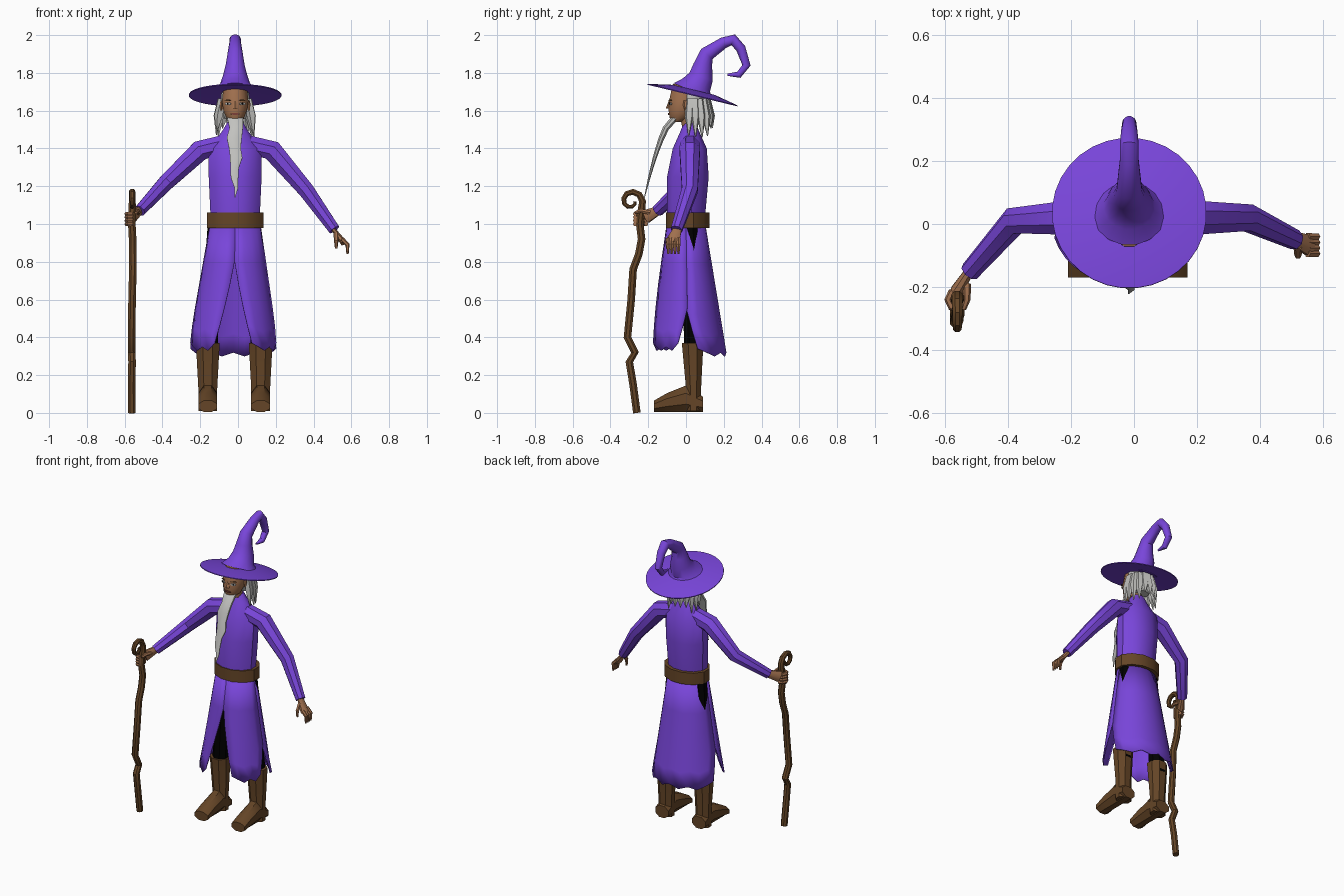
import bpy, bmesh, math, random
from mathutils import Vector

random.seed(4)
cube = bpy.data.objects.get("Cube")
if cube:
    bpy.data.objects.remove(cube, do_unlink=True)

X, Y, Z = Vector((1, 0, 0)), Vector((0, 1, 0)), Vector((0, 0, 1))
MID = -.015  # body centre line
SIDES = (("left", 1), ("right", -1))


def material(name, *colour):
    mat = bpy.data.materials.new(name)
    mat.use_nodes = True
    mat.diffuse_color = (*colour, 1)
    bsdf = next(node for node in mat.node_tree.nodes if node.type == "BSDF_PRINCIPLED")
    bsdf.inputs["Base Color"].default_value = (*colour, 1)
    return mat


purple = material("purple cloth", .19, .06, .7)
brown = material("brown leather and wood", .13, .06, .02)
skin = material("skin", .37, .17, .08)
grey = material("grey hair", .54, .54, .52)
black = material("black cloth", 0, 0, 0)
lip = material("lip red", .2, .05, .04)


def oval(centre, normal, rx, ry, ref=X, sides=8):
    """Ring of points round a centre, with flat sides along its axes."""
    normal = Vector(normal).normalized()
    across = (ref - normal * ref.dot(normal)).normalized()
    along = normal.cross(across)
    step = math.tau / sides
    grow = 1 / math.cos(step / 2)
    ring = []
    for i in range(sides):
        angle = (i + .5) * step
        offset = across * rx * math.cos(angle) + along * ry * math.sin(angle)
        ring.append(Vector(centre) + offset * grow)
    return ring


def loft(name, rings, mat, closed=True):
    """Skin a list of point rows; closed rows also get end caps."""
    bm = bmesh.new()
    rows = [[bm.verts.new(point) for point in ring] for ring in rings]
    count = len(rows[0])
    for a, b in zip(rows, rows[1:]):
        for i in range(count if closed else count - 1):
            j = (i + 1) % count
            bm.faces.new((a[i], a[j], b[j], b[i]))
    if closed:
        bm.faces.new(rows[0])
        bm.faces.new(rows[-1])
    bmesh.ops.recalc_face_normals(bm, faces=bm.faces)
    mesh = bpy.data.meshes.new(name)
    bm.to_mesh(mesh)
    bm.free()
    mesh.materials.append(mat)
    obj = bpy.data.objects.new(name, mesh)
    bpy.context.collection.objects.link(obj)
    bpy.ops.object.select_all(action="DESELECT")
    obj.select_set(True)
    bpy.context.view_layer.objects.active = obj
    bpy.ops.object.shade_smooth_by_angle(angle=math.radians(36))
    return obj


def tube(name, points, mat, ref=X, sides=8, flat=1):
    """Round limb through (x, y, z, radius) points."""
    centres = [Vector(point[:3]) for point in points]
    last = len(points) - 1
    rings = []
    for i, (centre, point) in enumerate(zip(centres, points)):
        ahead = centres[min(i + 1, last)] - centres[max(i - 1, 0)]
        rings.append(oval(centre, ahead, point[3], point[3] * flat, ref, sides))
    loft(name, rings, mat)


def stack(name, rows, mat, x=MID, sides=12):
    """Upright body from (y, z, half width, half depth) rows."""
    loft(name, [oval((x, y, z), Z, width, depth, X, sides)
                for y, z, width, depth in rows], mat)


def plate(name, x, y, z, width, height, mat, yaw=0):
    """Thin oval painted detail on the face."""
    normal = Vector((math.sin(yaw), -math.cos(yaw), 0))
    centre = Vector((MID + x, y, z))
    loft(name, [oval(centre + normal * depth, normal, width, height)
                for depth in (0, .006)], mat)


# Robe body and belt
stack("robe_top", [(0, 1.03, .13, .1), (.01, 1.25, .14, .11), (.02, 1.4, .14, .09),
                   (.02, 1.49, .07, .05), (.02, 1.54, .04, .03)], purple)
stack("belt", [(.01, z, .15, .115) for z in (.98, 1.06)], brown)


# Skirt panels, split at the front and at both sides
def skirt_panel(name, start, end, start_slit, end_slit, hem):
    def opening(slit, t):
        top, width = slit
        return width * max(0, t - top) / (1 - top)

    columns = round((end - start) / 18)
    rows = []
    for t in (0, .3, .5, .7, .85, 1):
        first = start + opening(start_slit, t)
        final = end - opening(end_slit, t)
        row = []
        for i in range(columns + 1):
            angle = math.radians(first + (final - first) * i / columns)
            ragged = .04 if i in (0, columns) else .02 * (i % 2)
            row.append((MID - t * .01 + (.136 + t * .1) * math.cos(angle),
                        t * .01 + (.104 + t * .1) * math.sin(angle),
                        .99 + t * (hem + ragged - .99)))
        rows.append(row)
    panel = loft(name, rows, purple, closed=False)
    panel.modifiers.new("cloth", "SOLIDIFY").thickness = .006


front_slit, side_slit = (.3, 25), (.7, 15)
skirt_panel("skirt_front_left", -90, 0, front_slit, side_slit, .33)
skirt_panel("skirt_back", 0, 180, side_slit, side_slit, .3)
skirt_panel("skirt_front_right", 180, 270, side_slit, front_slit, .33)

# Legs and boots
for side, sign in SIDES:
    x = -.02 + .14 * sign
    tube("trouser_" + side, [(x, .04, .3, .05), (x - .04 * sign, .02, 1, .04)], black)
    stack("boot_shaft_" + side, [(.04, .01, .05, .04), (.04, .13, .05, .04),
                                 (.035, .37, .063, .057)], brown, x, 8)
    foot = ((.09, .04), (0, .07), (-.1, .05), (-.17, .03))
    loft("boot_foot_" + side, [oval((x, y, height + .005), -Y, .05, height)
                               for y, height in foot], brown)

# Sleeves
tube("sleeve_right", [(-.08, .02, 1.42, .05), (-.2, .02, 1.39, .054),
                      (-.38, .01, 1.22, .042), (-.52, -.15, 1.07, .03)], purple, Y)
tube("sleeve_left", [(.05, .02, 1.42, .05), (.18, .02, 1.39, .054),
                     (.36, .02, 1.18, .042), (.51, -.05, .97, .03)], purple, Y)

# Open left hand
tube("palm_left", [(.49, -.04, .99, .02), (.56, -.07, .9, .034)], skin, Y, flat=.5)
for i in range(4):
    y = -.04 - i * .018
    tube("finger_left", [(.55, y, .92, .011), (.58, y, .89, .01), (.58, y, .84, .005)],
         skin, Y, 6)
tube("thumb_left", [(.52, -.07, .95, .013), (.52, -.1, .91, .01), (.52, -.1, .87, .006)],
     skin, Y, 6)

# Right hand wrapped round the staff
tube("palm_right", [(-.51, -.13, 1.08, .02), (-.56, -.21, 1.04, .035)], skin, Z, flat=.6)
for i in range(4):
    curl = [math.radians(angle) for angle in range(80, 290, 50)]
    tube("finger_right", [(-.56 + .03 * math.cos(a), -.24 + .03 * math.sin(a),
                           1 + i * .018, .01) for a in curl], skin, Z, 6)
tube("thumb_right", [(-.53, -.19, 1.06, .012), (-.53, -.24, 1.07, .01),
                     (-.54, -.27, 1.06, .007)], skin, Z, 6)

# Gnarled staff ending in a spiral crook
staff = [(-.56 + random.uniform(-.004, .004), y, z, .02) for y, z in (
    (-.26, 0), (-.28, .15), (-.3, .27), (-.27, .32), (-.31, .4), (-.29, .6),
    (-.28, .76), (-.25, .84), (-.235, .92), (-.245, 1), (-.235, 1.08))]
for i in range(10):
    t = i / 9
    reach = .06 - t * .04
    staff.append((-.56, -.29 + reach * math.cos(t * math.tau),
                  1.12 + reach * math.sin(t * math.tau), .018 - t * .01))
tube("staff", staff, brown)

# Head and face
stack("neck", [(.015, 1.48, .036, .03), (0, 1.6, .036, .036)], skin)
stack("head", [(-.05, 1.54, .026, .026), (-.036, 1.56, .046, .05), (-.02, 1.6, .062, .072),
               (-.01, 1.65, .07, .08), (0, 1.74, .06, .07)], skin)
tube("nose", [(MID, -.085, 1.65, .006), (MID, -.09, 1.61, .015)], skin, X, 6)
plate("mouth", 0, -.089, 1.583, .024, .005, lip)
for side, sign in SIDES:
    x, turn = .037 * sign, .45 * sign
    plate("eye_" + side, x, -.081, 1.637, .016, .007, grey, turn)
    plate("pupil_" + side, x, -.083, 1.637, .005, .005, black, turn)
    plate("eyebrow_" + side, x, -.081, 1.655, .018, .003, brown, turn)
    stack("ear_" + side, [(0, 1.6, .005, .006), (0, 1.63, .009, .014),
                          (0, 1.655, .006, .01)], skin, MID + .072 * sign, 6)

# Hair cap and loose strands
stack("hair", [(.045, 1.555, .055, .04), (.04, 1.6, .074, .058), (.035, 1.65, .078, .064),
               (.03, 1.72, .07, .06)], grey)
for i in range(11):
    angle = math.radians(i * 21 - 15)
    tip = random.uniform(1.45, 1.52)
    strand = [(MID + reach * math.cos(angle), .04 + reach * math.sin(angle), z, radius)
              for reach, z, radius in ((.07, 1.66, .018), (.09, 1.57, .02), (.1, tip, .002))]
    tube("hair_strand", strand, grey, X, 5)

# Long thin beard, tapering in a wavy line
beard = []
for i in range(9):
    t = i / 8
    centre = (MID + .006 * math.sin(i * 2), -.06 - .16 * t ** .6, 1.56 - t * .42)
    width = .002 + (.04 - .006 * (i % 2)) * (1 - t * t)
    beard.append(oval(centre, (0, -.4, -1), width, .002 + .017 * (1 - t)))
loft("beard", beard, grey)

# Hat: tilted brim, then a bent crown with a curled tip
tilt = Vector((0, .24, 1))
brim_centre = Vector((MID, .034, 1.68))
loft("hat_brim", [oval(brim_centre + tilt * rise, tilt, radius, radius, X, 32)
                  for rise, radius in ((.01, .07), (0, .244), (.005, .244), (.03, .115))],
     purple)
crown = ((.04, 1.7, .115), (.055, 1.735, .08), (.08, 1.78, .065), (.09, 1.84, .05),
         (.11, 1.9, .04), (.2, 1.96, .03), (.25, 1.975, .03), (.29, 1.93, .026),
         (.32, 1.84, .022), (.28, 1.79, .018), (.22, 1.79, .006))
tube("hat_crown", [(MID, *row) for row in crown], purple, X, 16)
